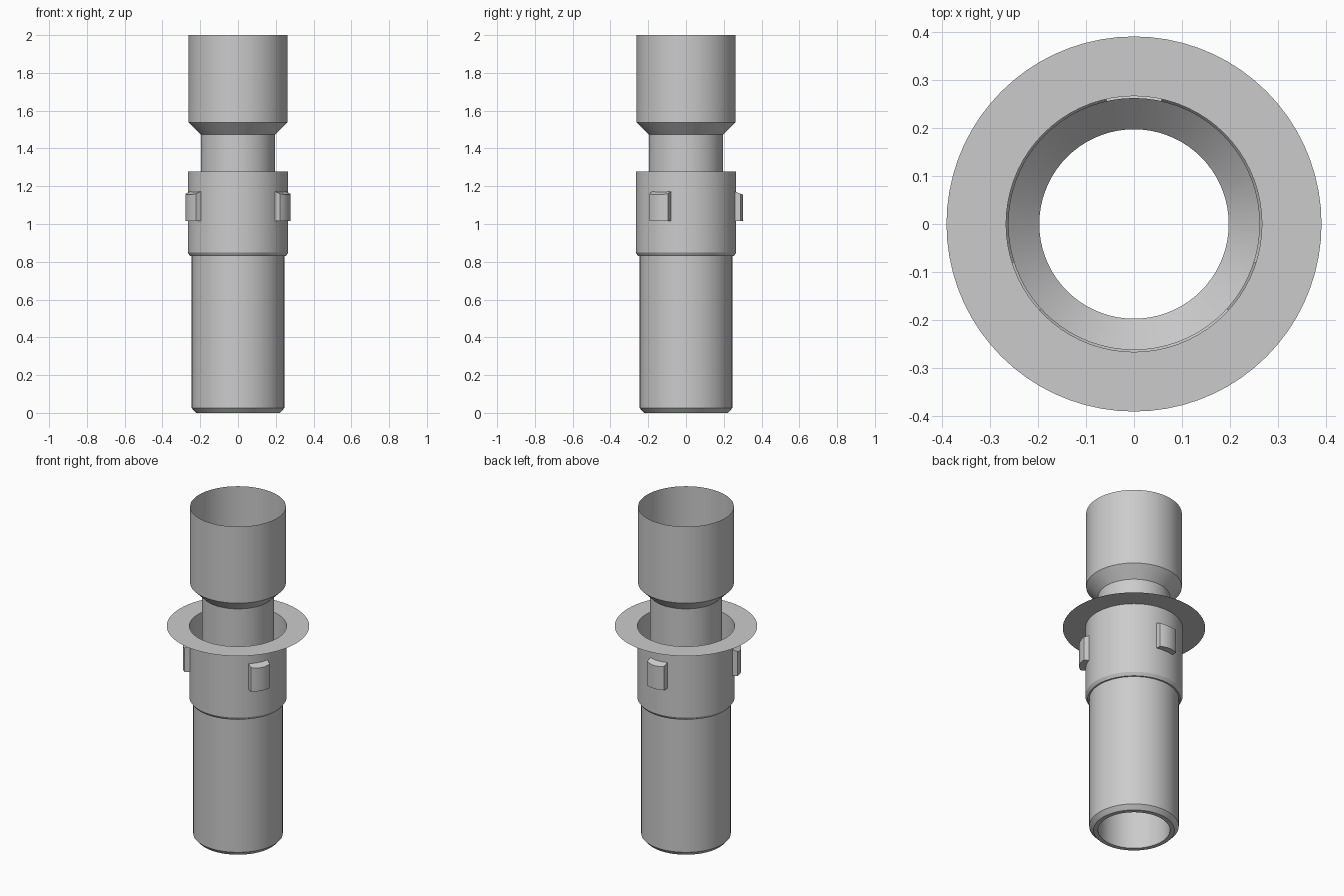
import bpy, bmesh, math
from mathutils import Matrix

cube = bpy.data.objects.get("Cube")
if cube:
    bpy.data.objects.remove(cube, do_unlink=True)

SEGMENTS = 72

grey = bpy.data.materials.new("plain grey")
grey.use_nodes = True
grey.diffuse_color = (0.6, 0.6, 0.6, 1)
grey.node_tree.nodes["Principled BSDF"].inputs["Base Color"].default_value = (0.6, 0.6, 0.6, 1)


def finish(name, bm):
    """Turn a bmesh into a smooth object with sharp creases."""
    mesh = bpy.data.meshes.new(name)
    bm.to_mesh(mesh)
    bm.free()
    mesh.materials.append(grey)
    mesh.shade_smooth()
    mesh.set_sharp_from_angle(angle=math.radians(30))
    obj = bpy.data.objects.new(name, mesh)
    bpy.context.collection.objects.link(obj)
    return obj


def lathe(name, profile):
    """Revolve a (radius, height) profile about the z axis."""
    bm = bmesh.new()
    verts = [bm.verts.new((r, 0, z)) for r, z in profile]
    edges = [bm.edges.new(pair) for pair in zip(verts, verts[1:])]
    bmesh.ops.spin(bm, geom=verts + edges, cent=(0, 0, 0), axis=(0, 0, 1),
                   angle=math.tau, steps=SEGMENTS, use_merge=True)
    bmesh.ops.remove_doubles(bm, verts=bm.verts, dist=1e-5)
    return finish(name, bm)


BORE, COLLAR, FLANGE_Z = 0.197, 0.266, 1.278

# Thin-walled inner tube widening into the open cup
lathe("inner_tube_and_cup", [(0.262, 2.0), (0.262, 1.538), (BORE, 1.473), (BORE, 0)])

# Outer body: bottom lip, chamfer, lower barrel, step and collar
lathe("outer_body", [(BORE, 0), (0.222, 0), (0.245, 0.025), (0.245, 0.83),
                     (0.254, 0.83), (COLLAR, 0.848), (COLLAR, FLANGE_Z)])

# Flat flange around the collar's open top
lathe("flange", [(COLLAR, FLANGE_Z), (0.39, FLANGE_Z)])


def lug(name, angle):
    """Block with a bulged outer face and a top sloping outward."""
    half, steps = 0.057, 8
    plan = [(0.255, -half)]
    for i in range(steps + 1):
        t = 2 * i / steps - 1
        plan.append((0.303 - 0.014 * t * t, half * t))
    plan.append((0.255, half))
    bm = bmesh.new()
    low = [bm.verts.new((x, y, 1.015)) for x, y in plan]
    high = [bm.verts.new((x, y, 1.172 - 0.4 * (x - 0.26))) for x, y in plan]
    bm.faces.new(low[::-1])
    bm.faces.new(high)
    count = len(plan)
    for i in range(count):
        j = (i + 1) % count
        bm.faces.new((low[i], low[j], high[j], high[i]))
    bm.transform(Matrix.Rotation(math.radians(angle), 4, "Z"))
    finish(name, bm)


# Three lugs spaced evenly round the collar
for name, angle in (("back_lug", 90), ("right_lug", 210), ("left_lug", 330)):
    lug(name, angle)
